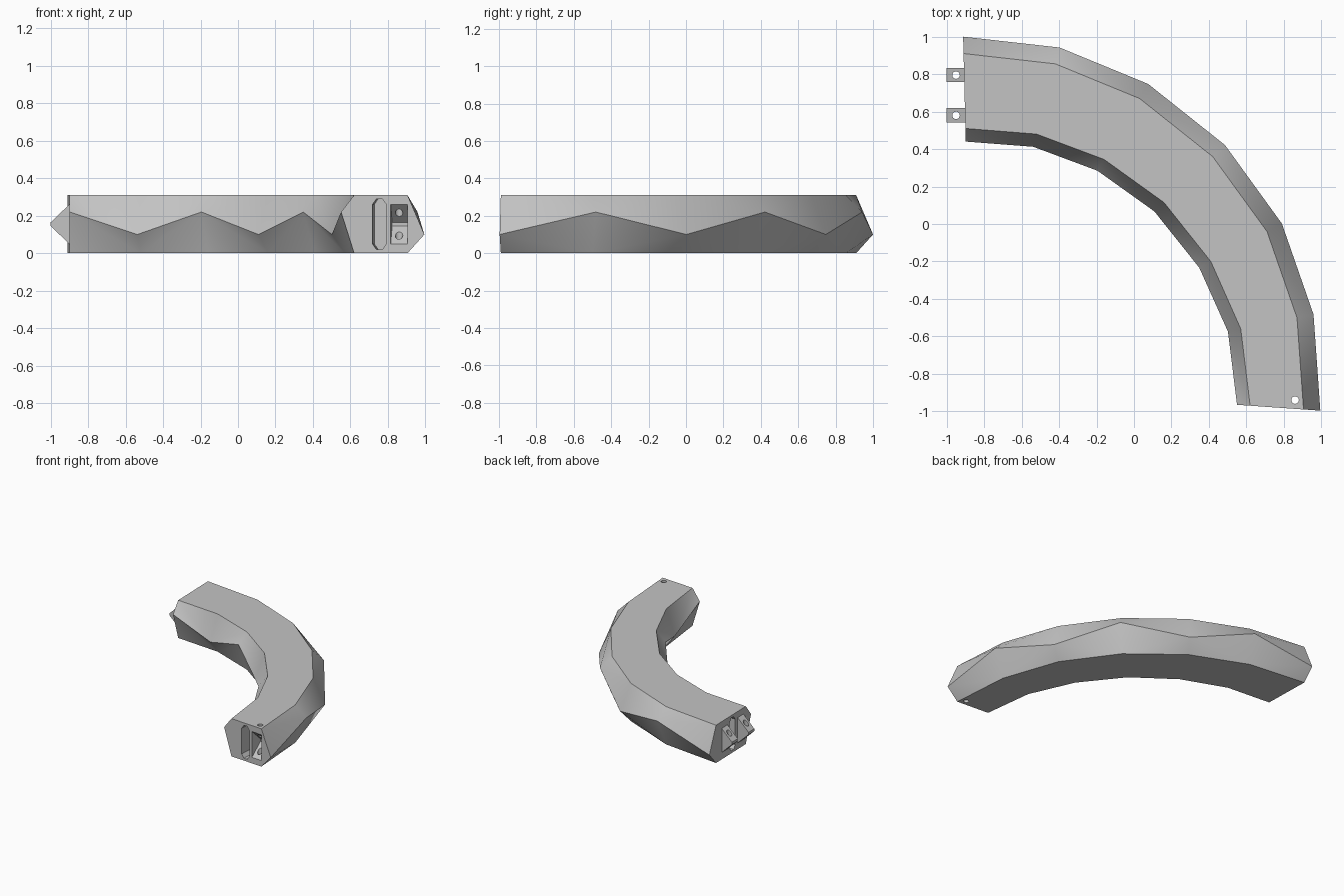
import bpy
import bmesh
from math import radians
from mathutils import Vector

old = bpy.data.objects.get("Cube")
if old:
    bpy.data.objects.remove(old, do_unlink=True)

grey = bpy.data.materials.new("plain_grey")
grey.use_nodes = True
colour = (0.55, 0.55, 0.55, 1)
grey.diffuse_color = colour
grey.node_tree.nodes["Principled BSDF"].inputs["Base Color"].default_value = colour

HEIGHT, LOW, HIGH = 0.31, 0.1, 0.22
UP = Vector((0, 0, 1))


def finish(name, bm):
    bmesh.ops.recalc_face_normals(bm, faces=bm.faces)
    mesh = bpy.data.meshes.new(name)
    bm.to_mesh(mesh)
    bm.free()
    mesh.materials.append(grey)
    obj = bpy.data.objects.new(name, mesh)
    bpy.context.collection.objects.link(obj)
    return obj


def prism(name, points, extrude):
    """Extrude a flat outline along a vector."""
    bm = bmesh.new()
    face = bm.faces.new([bm.verts.new(p) for p in points])
    result = bmesh.ops.extrude_face_region(bm, geom=[face])
    verts = [g for g in result["geom"] if isinstance(g, bmesh.types.BMVert)]
    bmesh.ops.translate(bm, verts=verts, vec=extrude)
    return finish(name, bm)


def pin(x, y, radius=0.02):
    bpy.ops.mesh.primitive_cylinder_add(vertices=16, radius=radius, depth=1, location=(x, y, 0.15))
    return bpy.context.object


def cut(target, cutters):
    bpy.ops.object.select_all(action="DESELECT")
    bpy.context.view_layer.objects.active = target
    target.select_set(True)
    for cutter in cutters:
        cutter.hide_render = True
        mod = target.modifiers.new("cut", "BOOLEAN")
        mod.operation, mod.solver, mod.object = "DIFFERENCE", "EXACT", cutter
        bpy.ops.object.modifier_apply(modifier=mod.name)
    for cutter in cutters:
        bpy.data.objects.remove(cutter, do_unlink=True)


def smooth(obj):
    bpy.ops.object.select_all(action="DESELECT")
    bpy.context.view_layer.objects.active = obj
    obj.select_set(True)
    bpy.ops.object.shade_smooth_by_angle(angle=radians(30))


# Curved body: flat top and bottom edges with zigzag ridges on both sides
outer = [(-.91, .91), (-.42, .855), (.03, .67), (.42, .36), (.71, -.04), (.87, -.5), (.905, -.99)]
inner = [(-.9, .51), (-.52, .48), (-.16, .345), (.16, .115), (.41, -.2), (.57, -.56), (.62, -.97)]
bm = bmesh.new()
rings = []
for i, (o, n) in enumerate(zip(outer, inner)):
    o, n = Vector((*o, 0)), Vector((*n, 0))
    out = (o - n).normalized()
    z_out, z_in = (HIGH, LOW) if i % 2 else (LOW, HIGH)
    ring = [o + UP * HEIGHT, o + out * 0.09 + UP * z_out, o,
            n, n - out * 0.07 + UP * z_in, n + UP * HEIGHT]
    rings.append([bm.verts.new(p) for p in ring])


def panel(a, b, c, d, diagonal_ac):
    """Split a quad into two triangles along the chosen diagonal."""
    for tri in ((a, b, c), (a, c, d)) if diagonal_ac else ((a, b, d), (b, c, d)):
        bm.faces.new(tri)


for i, (r, s) in enumerate(zip(rings, rings[1:])):
    odd = bool(i % 2)
    bm.faces.new((r[0], r[5], s[5], s[0]))
    bm.faces.new((r[2], r[3], s[3], s[2]))
    panel(r[0], r[1], s[1], s[0], not odd)
    panel(r[1], r[2], s[2], s[1], not odd)
    panel(r[3], r[4], s[4], s[3], odd)
    panel(r[4], r[5], s[5], s[4], odd)
bm.faces.new(rings[0])
bm.faces.new(rings[-1])
body = finish("curved_body", bm)


def slot(origin, side, inward):
    """Tall slot with chamfered ends, cut into an end face."""
    half, low, high, bevel = 0.037, 0.02, 0.29, 0.03
    outline = [(-half, low + bevel), (-half + bevel * 0.7, low), (half - bevel * 0.7, low),
               (half, low + bevel), (half, high - bevel), (half - bevel * 0.7, high),
               (bevel * 0.7 - half, high), (-half, high - bevel)]
    start = Vector(origin) - inward * 0.05
    return prism("slot_cutter", [start + side * u + UP * z for u, z in outline], inward * 0.17)


# Front end openings: slot, wedge socket and its pin hole
into = Vector((0.078, 0.997, 0))
along = Vector((0.997, -0.078, 0))
mouth = Vector((0.86, -0.987, 0)) - along * 0.045
wedge = [(-0.02, 0.03), (0.1, 0.145), (0.1, 0.165), (-0.02, 0.28)]
socket = prism("socket_cutter", [mouth + into * d + UP * z for d, z in wedge], along * 0.09)
front_slot = slot((0.755, -0.979, 0), along, into)
back_slot = slot((-0.905, 0.69, 0), Vector((0, 1, 0)), Vector((1, 0, 0)))
cut(body, [front_slot, back_slot, socket, pin(0.86, -0.94)])
smooth(body)

# Pair of wedge tabs with pin holes on the other end
profile = [(-0.88, 0.03), (-1, 0.145), (-1, 0.165), (-0.88, 0.28)]
for name, y in (("outer_tab", 0.795), ("inner_tab", 0.58)):
    tab = prism(name, [(x, y - 0.038, z) for x, z in profile], Vector((0, 0.076, 0)))
    cut(tab, [pin(-0.95, y)])
    smooth(tab)
